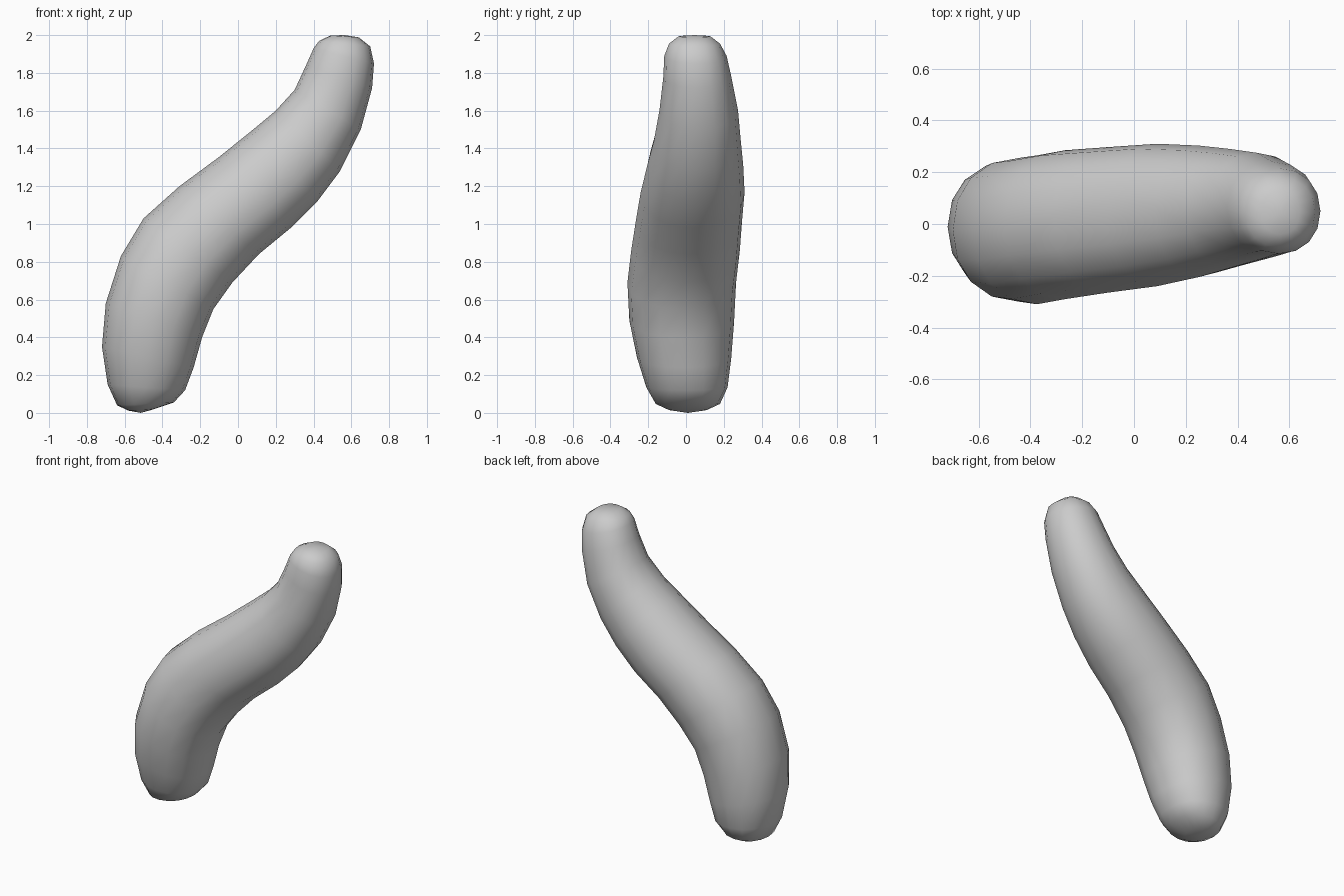
import bpy, bmesh, math
from mathutils import Vector

if "Cube" in bpy.data.objects:
    bpy.data.objects.remove(bpy.data.objects["Cube"])

SIDES = 16
# Cross-sections up the body: left x, left z, right x, right z, y min, y max
SECTIONS = [
    (-0.58, 0.012, -0.45, 0.018, -0.09, 0.11),
    (-0.64, 0.04, -0.34, 0.055, -0.16, 0.18),
    (-0.69, 0.15, -0.28, 0.12, -0.21, 0.22),
    (-0.72, 0.35, -0.235, 0.24, -0.26, 0.24),
    (-0.70, 0.58, -0.19, 0.40, -0.30, 0.255),
    (-0.62, 0.83, -0.13, 0.55, -0.31, 0.265),
    (-0.50, 1.03, -0.03, 0.69, -0.29, 0.285),
    (-0.31, 1.20, 0.11, 0.84, -0.265, 0.297),
    (-0.10, 1.355, 0.28, 0.98, -0.24, 0.31),
    (0.08, 1.50, 0.42, 1.12, -0.205, 0.303),
    (0.20, 1.60, 0.54, 1.28, -0.17, 0.29),
    (0.30, 1.71, 0.65, 1.50, -0.14, 0.275),
    (0.36, 1.84, 0.71, 1.72, -0.12, 0.24),
    (0.40, 1.93, 0.72, 1.85, -0.115, 0.215),
    (0.43, 1.97, 0.70, 1.94, -0.09, 0.18),
    (0.49, 1.998, 0.64, 1.988, -0.04, 0.13),
]


def spow(v, p):
    return math.copysign(abs(v) ** p, v)


# Curved, tapering body lofted through slightly squared oval sections
bm = bmesh.new()
rings = []
for lx, lz, rx, rz, y0, y1 in SECTIONS:
    mid = Vector(((lx + rx) / 2, (y0 + y1) / 2, (lz + rz) / 2))
    u = Vector(((rx - lx) / 2, 0, (rz - lz) / 2))
    v = Vector((0, (y1 - y0) / 2, 0))
    ring = []
    for i in range(SIDES):
        a = math.tau * i / SIDES
        ring.append(bm.verts.new(mid + u * spow(math.cos(a), 0.93) + v * spow(math.sin(a), 0.93)))
    rings.append(ring)
for a, b in zip(rings, rings[1:]):
    for i in range(SIDES):
        j = (i + 1) % SIDES
        bm.faces.new((a[i], a[j], b[j], b[i]))

# Softly domed ends
for ring, z in ((rings[0], 0.0), (rings[-1], 2.0)):
    c = sum((v.co for v in ring), Vector()) / SIDES
    tip = bm.verts.new((c.x, c.y, z))
    for i in range(SIDES):
        bm.faces.new((ring[i], ring[(i + 1) % SIDES], tip))
bmesh.ops.recalc_face_normals(bm, faces=bm.faces)
for f in bm.faces:
    f.smooth = True

mesh = bpy.data.meshes.new("curved_body")
bm.to_mesh(mesh)
bm.free()
bpy.context.collection.objects.link(bpy.data.objects.new("curved_body", mesh))
